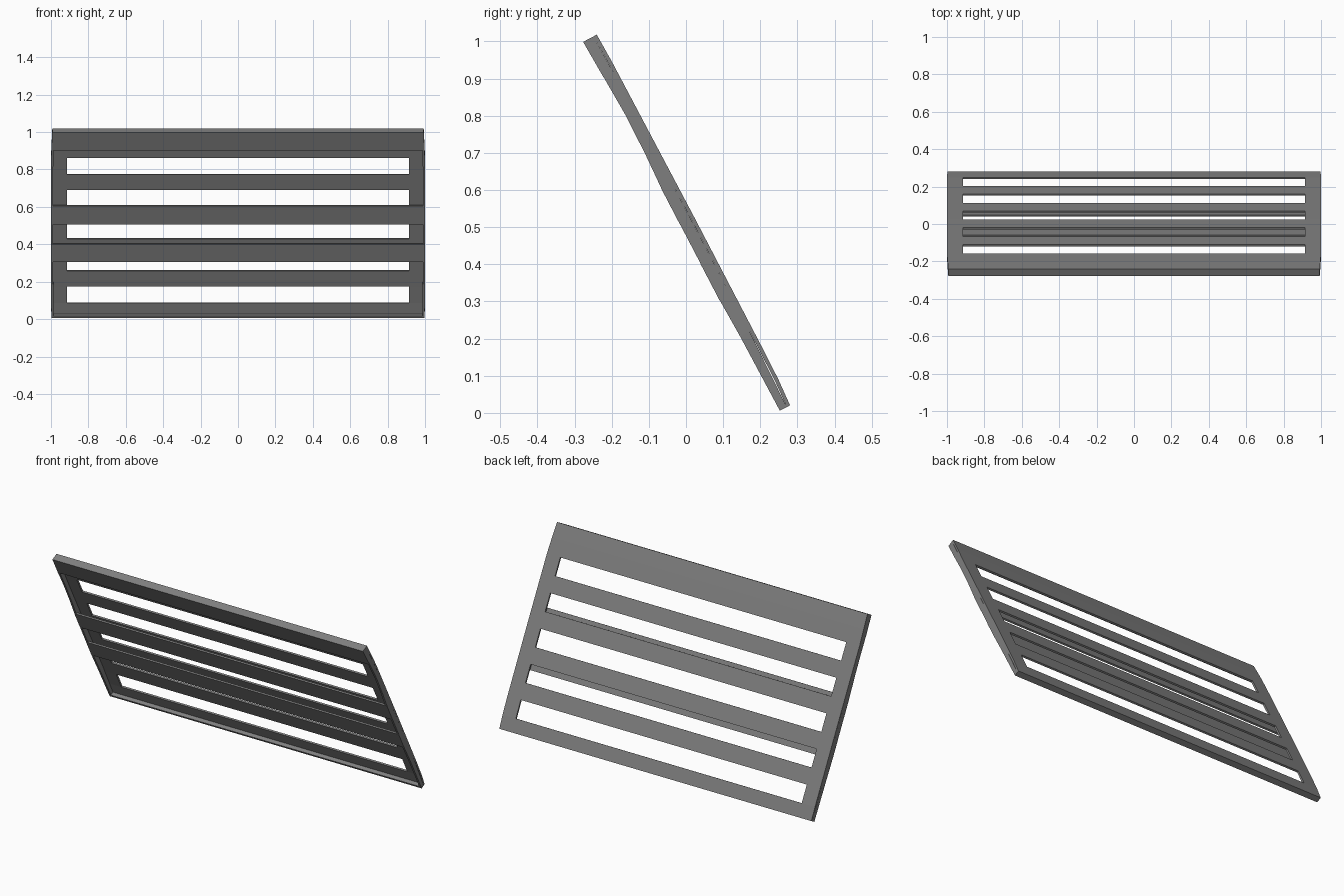
import bpy, bmesh
from mathutils import Vector

if "Cube" in bpy.data.objects:
    bpy.data.objects.remove(bpy.data.objects["Cube"])

mat = bpy.data.materials.new("mid_grey")
mat.diffuse_color = (0.21, 0.21, 0.21, 1)
mat.use_nodes = True
mat.node_tree.nodes["Principled BSDF"].inputs["Base Color"].default_value = mat.diffuse_color

# the leaning panel: s runs up the slope, d runs along its normal (backwards)
BACK = [(-0.113, 0.257), (-0.02, 0.263), (0.45, 0.266), (0.93, 0.266), (1.012, 0.264)]
FRONT = [(-0.113, 0.226), (0.115, 0.225), (0.229, 0.222), (0.563, 0.224),
         (0.667, 0.229), (0.788, 0.231), (0.899, 0.227), (1.012, 0.223)]
N = Vector((0, 0.884, 0.468))
U = Vector((0, -0.468, 0.884))


def depth(curve, s):
    for (s0, d0), (s1, d1) in zip(curve, curve[1:]):
        if s <= s1:
            return d0 + (d1 - d0) * (s - s0) / (s1 - s0)
    return curve[-1][1]


def loc(x, s, d):
    # the sides draw in slightly at the top and bottom edges
    x *= 1 - 0.007 * max(0, (s - 0.85) / 0.16) - 0.002 * max(0, (0.0 - s) / 0.11)
    return Vector((x, 0, 0)) + N * d + U * s


def finish(name, bm):
    bmesh.ops.recalc_face_normals(bm, faces=bm.faces)
    me = bpy.data.meshes.new(name)
    bm.to_mesh(me)
    bm.free()
    me.materials.append(mat)
    ob = bpy.data.objects.new(name, me)
    bpy.context.collection.objects.link(ob)


def sheet(name, xs, ss, front, back, hole=lambda i, j: False):
    """Closed sheet over an x/s grid, between two depth functions, with holes."""
    bm = bmesh.new()
    grids = [[[bm.verts.new(loc(x, s, f(s))) for s in ss] for x in xs] for f in (front, back)]
    nx, ns = len(xs) - 1, len(ss) - 1

    def solid(i, j):
        return 0 <= i < nx and 0 <= j < ns and not hole(i, j)

    for i in range(nx):
        for j in range(ns):
            if not solid(i, j):
                continue
            ring = [(i, j), (i + 1, j), (i + 1, j + 1), (i, j + 1)]
            for g in grids:
                bm.faces.new([g[a][b] for a, b in ring])
            near = [(i, j - 1), (i + 1, j), (i, j + 1), (i - 1, j)]
            for k in range(4):
                if not solid(*near[k]):
                    (a, b), (c, e) = ring[k], ring[(k + 1) % 4]
                    bm.faces.new([grids[0][a][b], grids[0][c][e],
                                  grids[1][c][e], grids[1][a][b]])
    loose = [v for v in bm.verts if not v.link_faces]
    bmesh.ops.delete(bm, geom=loose, context='VERTS')
    finish(name, bm)


def fr(s):
    return depth(FRONT, s)


def bk(s):
    return depth(BACK, s)


# back plate with five long slots
cuts = [-0.113]
for k in range(5):
    cuts += [-0.037 + 0.1937 * k, 0.064 + 0.1937 * k]
cuts += [0.93, 1.012]
sheet("slotted_panel", [-1, -0.915, 0.915, 1], cuts, lambda s: bk(s) - 0.01, bk,
      lambda i, j: i == 1 and j % 2 == 1 and j < 11)

# thin rim around the front of the plate
rim_s = [s for s, d in FRONT]
inner = lambda s: bk(s) - 0.01
for name, side in (("left_rim", -1), ("right_rim", 1)):
    sheet(name, sorted([side * 0.988, side]), rim_s, fr, inner)
sheet("bottom_rim", [-0.988, 0.988], [-0.113, -0.101], fr, inner)
sheet("top_rim", [-0.988, 0.988], [1.0, 1.012], fr, inner)

# three bars across the front
for name, s0, s1 in (("lower_bar", 0.227, 0.335), ("middle_bar", 0.453, 0.566),
                     ("top_bar", 0.899, 1.012)):
    sheet(name, [-1, 1], [s0, s1], lambda s: fr(s) - 0.0005, lambda s: fr(s) + 0.009)
